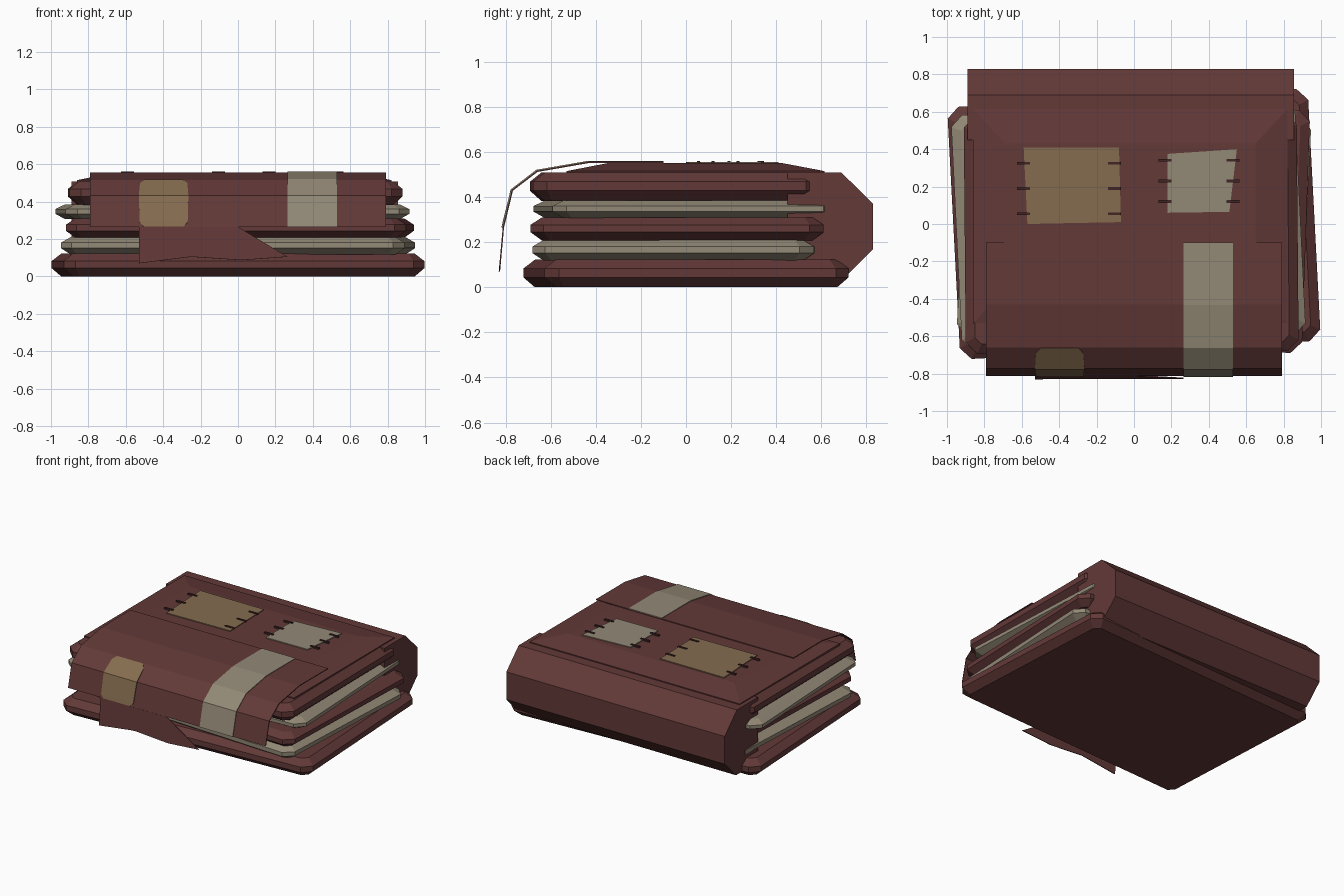
import bpy, bmesh, math
from mathutils import Matrix

if "Cube" in bpy.data.objects:
    bpy.data.objects.remove(bpy.data.objects["Cube"])


def material(name, rgb):
    m = bpy.data.materials.new(name)
    m.diffuse_color = (*rgb, 1)
    m.use_nodes = True
    m.node_tree.nodes["Principled BSDF"].inputs["Base Color"].default_value = m.diffuse_color
    return m


MAROON = material("maroon cloth", (0.122, 0.041, 0.039))
BEIGE = material("beige cloth", (0.290, 0.250, 0.182))
TAN = material("tan patch", (0.235, 0.150, 0.078))
THREAD = material("dark thread", (0.050, 0.018, 0.018))


def make(name, verts, faces, mat, matrix=None):
    bm = bmesh.new()
    vs = [bm.verts.new(v) for v in verts]
    for f in faces:
        bm.faces.new([vs[i] for i in f])
    if matrix:
        bm.transform(matrix)
    bmesh.ops.recalc_face_normals(bm, faces=bm.faces)
    mesh = bpy.data.meshes.new(name)
    bm.to_mesh(mesh)
    bm.free()
    ob = bpy.data.objects.new(name, mesh)
    bpy.context.collection.objects.link(ob)
    mesh.materials.append(mat)
    return ob


def loft(name, rings, mat, matrix=None):
    """Closed solid through rings of equal vertex count."""
    n = len(rings[0])
    verts = [p for r in rings for p in r]
    faces = [tuple(range(n)), tuple(range(len(verts) - n, len(verts)))]
    for k in range(len(rings) - 1):
        for i in range(n):
            j = (i + 1) % n
            faces.append((k * n + i, k * n + j, k * n + n + j, k * n + n + i))
    return make(name, verts, faces, mat, matrix)


def octagon(hx, hy, c, z):
    return [(hx, -hy + c, z), (hx, hy - c, z), (hx - c, hy, z), (-hx + c, hy, z),
            (-hx, hy - c, z), (-hx, -hy + c, z), (-hx + c, -hy, z), (hx - c, -hy, z)]


def plate(name, pts, z0, z1, mat):
    return loft(name, [[(x, y, z) for x, y in pts] for z in (z0, z1)], mat)


def sheet(name, rows, mat, thickness=0.006):
    """Thin cloth from rows of (y, z, x_left, x_right)."""
    verts = [(x, y, z) for y, z, a, b in rows for x in (a, b)]
    faces = [(2 * i, 2 * i + 1, 2 * i + 3, 2 * i + 2) for i in range(len(rows) - 1)]
    ob = make(name, verts, faces, mat)
    s = ob.modifiers.new("thickness", "SOLIDIFY")
    s.thickness, s.offset = thickness, 0
    return ob


# Stack of folded layers, each slightly turned
layers = [("bottom_layer", .965, .675, 0, .122, 3, 0, 0, MAROON),
          ("lower_beige_layer", .92, .625, .118, .21, -2.8, 0, -.015, BEIGE),
          ("middle_layer", .91, .65, .207, .31, -2, .01, -.01, MAROON),
          ("upper_beige_layer", .92, .63, .307, .385, 2.8, -.03, -.005, BEIGE),
          ("upper_layer", .89, .635, .383, .508, .5, -.015, -.05, MAROON)]
for name, hx, hy, z0, z1, rot, cx, cy, mat in layers:
    d, b = z1 - z0, 0.05
    rings = [octagon(hx - b, hy - b, .035, z0), octagon(hx, hy, .06, z0 + d * .36),
             octagon(hx, hy, .06, z0 + d * .68), octagon(hx - b, hy - b, .035, z1)]
    loft(name, rings, mat, Matrix.Translation((cx, cy, 0)) @ Matrix.Rotation(math.radians(rot), 4, 'Z'))

# Rounded fold along the back
spine = [(.45, .04), (.70, .04), (.83, .17), (.83, .37), (.69, .508), (.45, .508)]
loft("back_fold", [[(x, y, z) for y, z in spine] for x in (-.89, .855)], MAROON)


# Padded top cover with sloping margins
def rect(x0, x1, y0, y1, z):
    return [(x0, y0, z), (x1, y0, z), (x1, y1, z), (x0, y1, z)]


loft("top_cover", [rect(-.86, .82, -.53, .615, .495), rect(-.86, .82, -.53, .615, .515),
                   rect(-.69, .65, -.35, .43, .55)], MAROON)

# Sewn patches on top with stitches on both sides
plate("tan_top_patch", [(-.57, 0), (-.28, .006), (-.07, .01), (-.08, .41), (-.59, .41)], .549, .556, TAN)
plate("beige_top_patch", [(.18, .06), (.51, .065), (.55, .40), (.18, .375)], .549, .556, BEIGE)
for tag, xs, ys in (("tan", (-.59, -.105), (.055, .19, .325)),
                    ("beige", (.165, .53), (.12, .23, .34))):
    for x in xs:
        for y in ys:
            plate(tag + "_stitch", [(x - .035, y - .007), (x + .035, y - .007),
                                    (x + .035, y + .007), (x - .035, y + .007)], .549, .561, THREAD)

# Front flap hanging over the edge
flap = [(-.10, .554), (-.43, .554), (-.66, .514), (-.77, .43), (-.81, .265)]
sheet("front_flap", [(y, z, -.79, .79) for y, z in flap], MAROON)

# Torn tail below the flap
tail = [(-.53, .265), (-.53, .07), (-.25, .105), (.02, .087), (.265, .105), (0, .265)]
tail_ob = make("torn_flap_tail", [(x, -.81 - (.265 - z) * .09, z) for x, z in tail], [range(6)], MAROON)
mod = tail_ob.modifiers.new("thickness", "SOLIDIFY")
mod.thickness, mod.offset = .006, 0

# Beige band and tan patch lying on the flap
band = [(-.10, .558), (-.432, .558), (-.663, .518), (-.775, .432), (-.815, .265)]
sheet("beige_flap_band", [(y, z, .265, .53) for y, z in band], BEIGE)
patch = [(-.665, .516, .03), (-.69, .497, .006), (-.775, .432, 0), (-.81, .29, .004), (-.815, .267, .025)]
sheet("tan_flap_patch", [(y, z, -.53 + i, -.265 - i) for y, z, i in patch], TAN)
